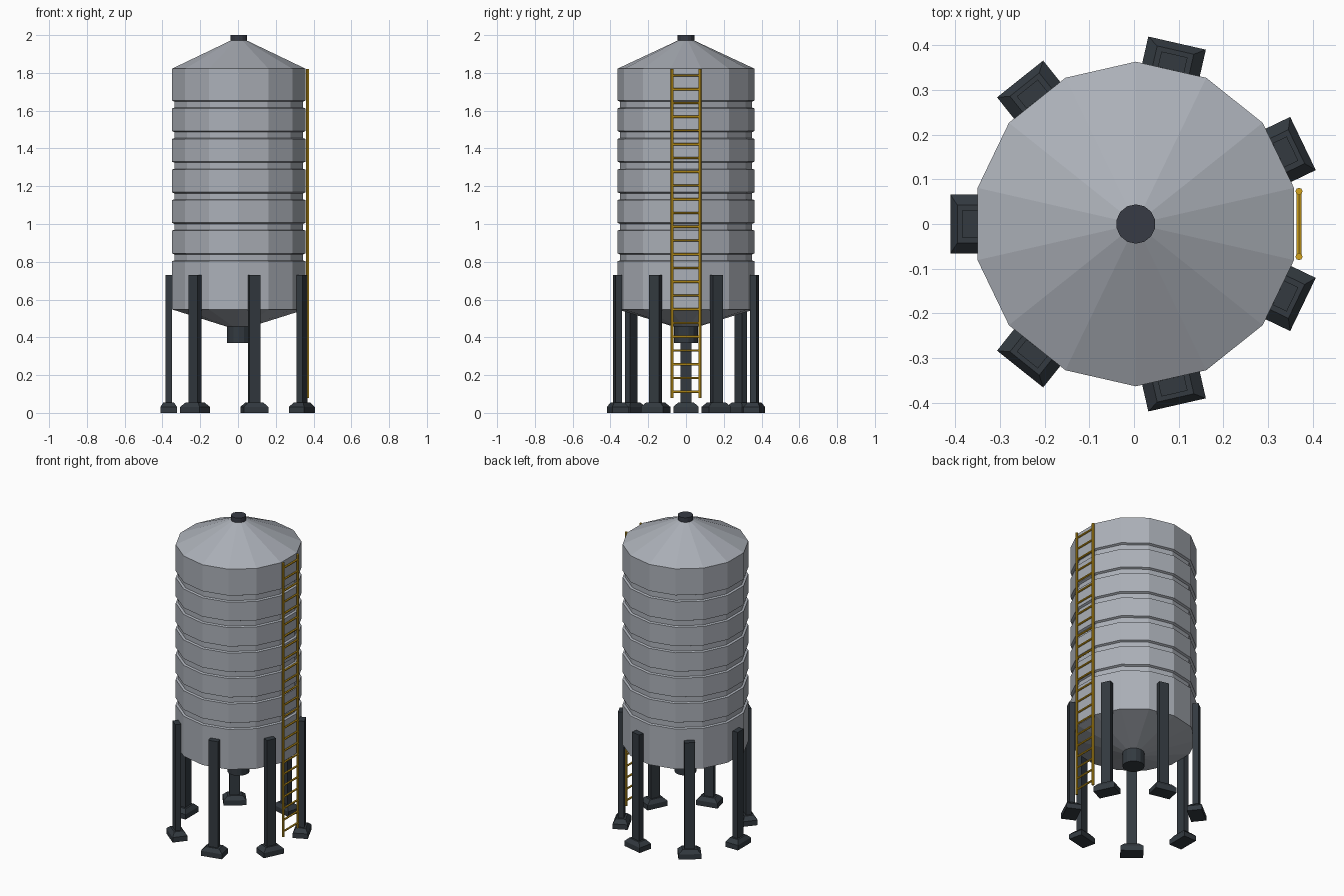
import bpy, bmesh, math
from mathutils import Matrix, Vector

if "Cube" in bpy.data.objects:
    bpy.data.objects.remove(bpy.data.objects["Cube"])

SIDES = 14
STEP = 2 * math.pi / SIDES
CX = 0.004  # silo axis


def material(name, rgb):
    m = bpy.data.materials.new(name)
    m.diffuse_color = (*rgb, 1)
    m.use_nodes = True
    m.node_tree.nodes["Principled BSDF"].inputs["Base Color"].default_value = m.diffuse_color
    return m


STEEL = material("galvanised grey", (0.41, 0.435, 0.48))
DARK = material("dark slate", (0.033, 0.042, 0.051))
CAPMAT = material("dark cap grey", (0.038, 0.043, 0.058))
YELLOW = material("safety yellow", (0.66, 0.37, 0.012))


def finish(name, bm, mat):
    bmesh.ops.recalc_face_normals(bm, faces=bm.faces)
    me = bpy.data.meshes.new(name)
    bm.to_mesh(me)
    bm.free()
    me.materials.append(mat)
    ob = bpy.data.objects.new(name, me)
    bpy.context.collection.objects.link(ob)
    return ob


def lathe(name, profile, mat, sides=SIDES):
    """Closed faceted turning from (radius, z) pairs, flat side towards +x."""
    bm = bmesh.new()
    rings = []
    for r, z in profile:
        rings.append([bm.verts.new((CX + r * math.cos((i + 0.5) * 2 * math.pi / sides),
                                    r * math.sin((i + 0.5) * 2 * math.pi / sides), z))
                      for i in range(sides)])
    for a, b in zip(rings, rings[1:]):
        for i in range(sides):
            j = (i + 1) % sides
            bm.faces.new((a[i], a[j], b[j], b[i]))
    bm.faces.new(rings[0])
    bm.faces.new(rings[-1])
    return finish(name, bm, mat)


def rod(bm, p, q, r, sides=8):
    p, q = Vector(p), Vector(q)
    d = q - p
    rot = d.to_track_quat('Z', 'Y').to_matrix().to_4x4()
    bmesh.ops.create_cone(bm, cap_ends=True, segments=sides, radius1=r, radius2=r,
                          depth=d.length, matrix=Matrix.Translation((p + q) / 2) @ rot)


def block(bm, lo, hi, z0, z1):
    """Box or frustum; lo and hi are (x0, x1, half_y) at bottom and top."""
    v = [bm.verts.new((x, y, z))
         for (x0, x1, h), z in ((lo, z0), (hi, z1))
         for x, y in ((x0, -h), (x1, -h), (x1, h), (x0, h))]
    for f in ((3, 2, 1, 0), (4, 5, 6, 7), (0, 1, 5, 4), (1, 2, 6, 5), (2, 3, 7, 6), (3, 0, 4, 7)):
        bm.faces.new([v[i] for i in f])


# Silo body: hopper, grooved wall and conical roof in one profile
R, RG = 0.363, 0.350
profile = [(0.06, 0.455), (R, 0.548)]
for k in range(6):
    z = 0.803 + k * 0.1618
    profile += [(R, z), (RG, z + 0.004), (RG, z + 0.036), (R, z + 0.042)]
profile += [(R, 1.822), (0.042, 1.972)]
lathe("silo_body", profile, STEEL)

# Roof cap and discharge spout
lathe("roof_cap", [(0.044, 1.96), (0.044, 2.0)], CAPMAT)
lathe("discharge_spout", [(0.064, 0.37), (0.064, 0.47)], DARK)

# Seven legs with tapered feet, one on every second wall panel
for n in range(7):
    bm = bmesh.new()
    block(bm, (0.354, 0.389, 0.03), (0.354, 0.389, 0.03), 0.045, 0.73)
    foot, top = (0.327, 0.415, 0.066), (0.343, 0.399, 0.042)
    block(bm, foot, foot, 0, 0.032)
    block(bm, foot, top, 0.032, 0.055)
    ang = STEP * (2 * n + 1)
    bm.transform(Matrix.Translation((CX, 0, 0)) @ Matrix.Rotation(ang, 4, 'Z'))
    finish(f"leg_{n + 1}", bm, DARK)

# Ladder on the right side
bm = bmesh.new()
LX, LY = 0.369, 0.073
for s in (-1, 1):
    rod(bm, (LX, s * LY, 0.08), (LX, s * LY, 1.82), 0.008)
for k in range(24):
    z = 0.112 + k * 0.0728
    rod(bm, (LX, -LY, z), (LX, LY, z), 0.0062, 6)
finish("ladder", bm, YELLOW)
